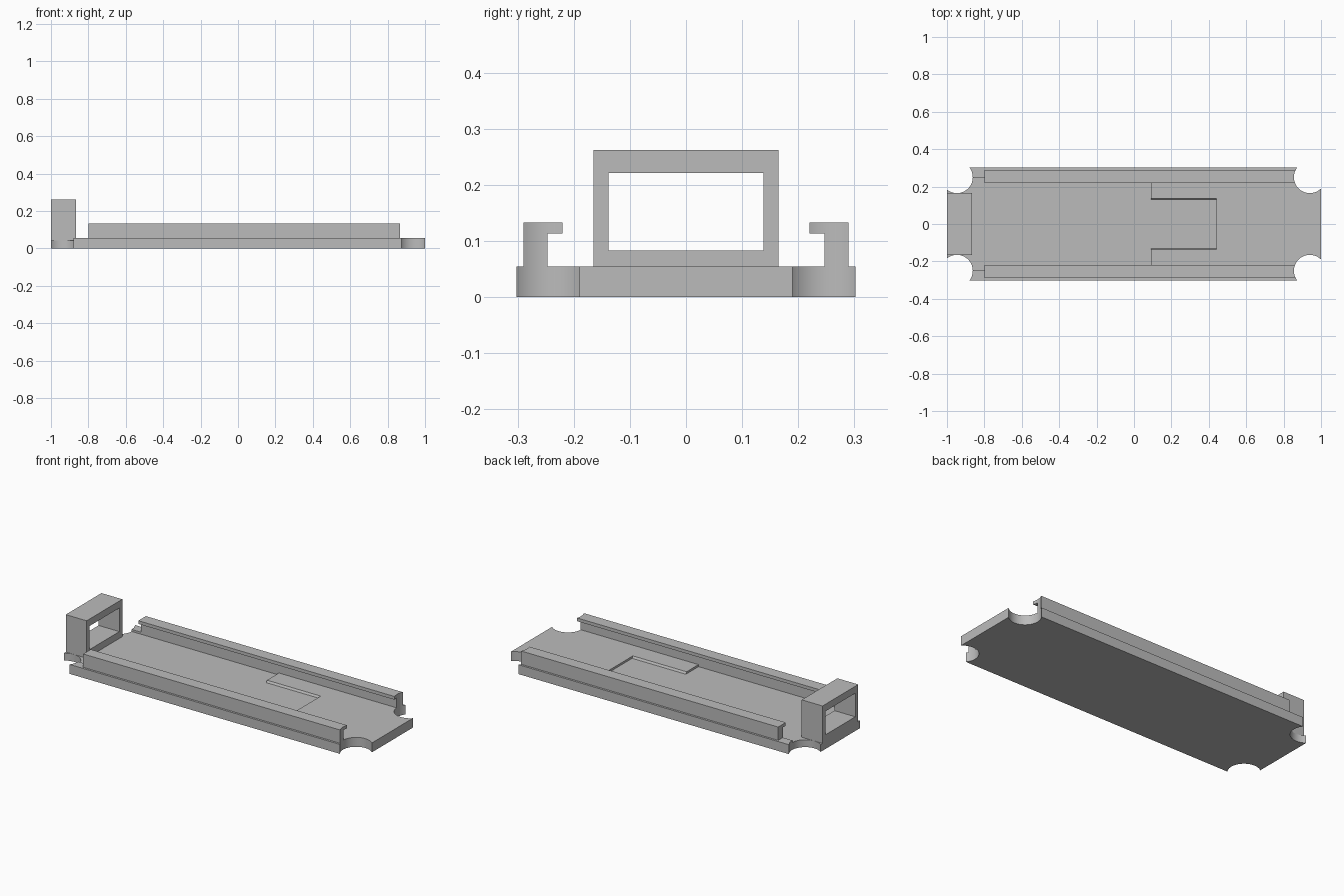
import bpy
import bmesh

cube = bpy.data.objects.get("Cube")
if cube:
    bpy.data.objects.remove(cube, do_unlink=True)

# Single grey plastic
grey = bpy.data.materials.new("plain grey")
grey.use_nodes = True
colour = (0.5, 0.5, 0.5, 1)
grey.diffuse_color = colour
grey.node_tree.nodes["Principled BSDF"].inputs["Base Color"].default_value = colour

TOP = 0.055       # rim height of the base
FLOOR = 0.043     # sunken floor height
RAIL_WALL = 0.247


def extrude(name, points, axis, start, end):
    """Prism from a profile: axis 'x' takes (y, z) points, axis 'z' takes (x, y)."""
    bm = bmesh.new()
    place = (lambda p: (start, *p)) if axis == "x" else (lambda p: (*p, start))
    face = bm.faces.new([bm.verts.new(place(p)) for p in points])
    moved = bmesh.ops.extrude_face_region(bm, geom=[face])["geom"]
    shift = (end - start, 0, 0) if axis == "x" else (0, 0, end - start)
    bmesh.ops.translate(bm, verts=[v for v in moved if isinstance(v, bmesh.types.BMVert)], vec=shift)
    bmesh.ops.recalc_face_normals(bm, faces=bm.faces)
    mesh = bpy.data.meshes.new(name)
    bm.to_mesh(mesh)
    bm.free()
    mesh.materials.append(grey)
    obj = bpy.data.objects.new(name, mesh)
    bpy.context.collection.objects.link(obj)
    return obj


def rect(a0, a1, b0, b1):
    return [(a0, b0), (a1, b0), (a1, b1), (a0, b1)]


def cut(obj, cutter):
    mod = obj.modifiers.new("cut", "BOOLEAN")
    mod.operation = "DIFFERENCE"
    mod.solver = "EXACT"
    mod.object = cutter
    bpy.context.view_layer.objects.active = obj
    bpy.ops.object.modifier_apply(modifier=mod.name)


# Base plate with a sunken floor and a narrower drafted slot
base = extrude("base_plate", rect(-1, 1, -0.302, 0.302), "z", 0, TOP)
floor_cutter = extrude("floor_cutter", rect(-RAIL_WALL, RAIL_WALL, FLOOR, 0.1), "x", -1.1, 0.092)
slot = [(-0.13, FLOOR), (0.13, FLOOR), (0.137, TOP), (0.137, 0.1), (-0.137, 0.1), (-0.137, TOP)]
slot_cutter = extrude("slot_cutter", slot, "x", 0, 0.44)
cutters = [floor_cutter, slot_cutter]
for cutter in cutters:
    cut(base, cutter)

# Hooked side rails
hook = [(0.29, 0.05), (0.29, 0.133), (0.22, 0.133), (0.22, 0.114),
        (RAIL_WALL, 0.114), (RAIL_WALL, 0.05)]
rails = [extrude(name, [(side * y, z) for y, z in hook], "x", -0.8, 0.873)
         for name, side in (("left_rail", 1), ("right_rail", -1))]

# Round corner notches through the base and rail ends
for x in (-0.947, 0.94):
    for side in (-1, 1):
        bpy.ops.mesh.primitive_cylinder_add(vertices=64, radius=0.085, depth=1,
                                            location=(x, side * 0.25, 0))
        notch = bpy.context.object
        notch.name = "notch_cutter"
        notch.data.materials.append(grey)
        cutters.append(notch)
        cut(base, notch)
        if x > 0:
            cut(rails[0 if side > 0 else 1], notch)

# Rectangular loop at the end
loop = extrude("end_loop", rect(-0.165, 0.165, FLOOR - 0.005, 0.262), "x", -1, -0.865)
opening = extrude("opening_cutter", rect(-0.138, 0.138, 0.083, 0.221), "x", -1.1, -0.7)
cutters.append(opening)
cut(loop, opening)

for cutter in cutters:
    bpy.data.objects.remove(cutter, do_unlink=True)

# Smooth notch walls, sharp edges elsewhere
bpy.ops.object.select_all(action="DESELECT")
for obj in [base, loop, *rails]:
    obj.select_set(True)
bpy.context.view_layer.objects.active = base
bpy.ops.object.shade_smooth_by_angle()
